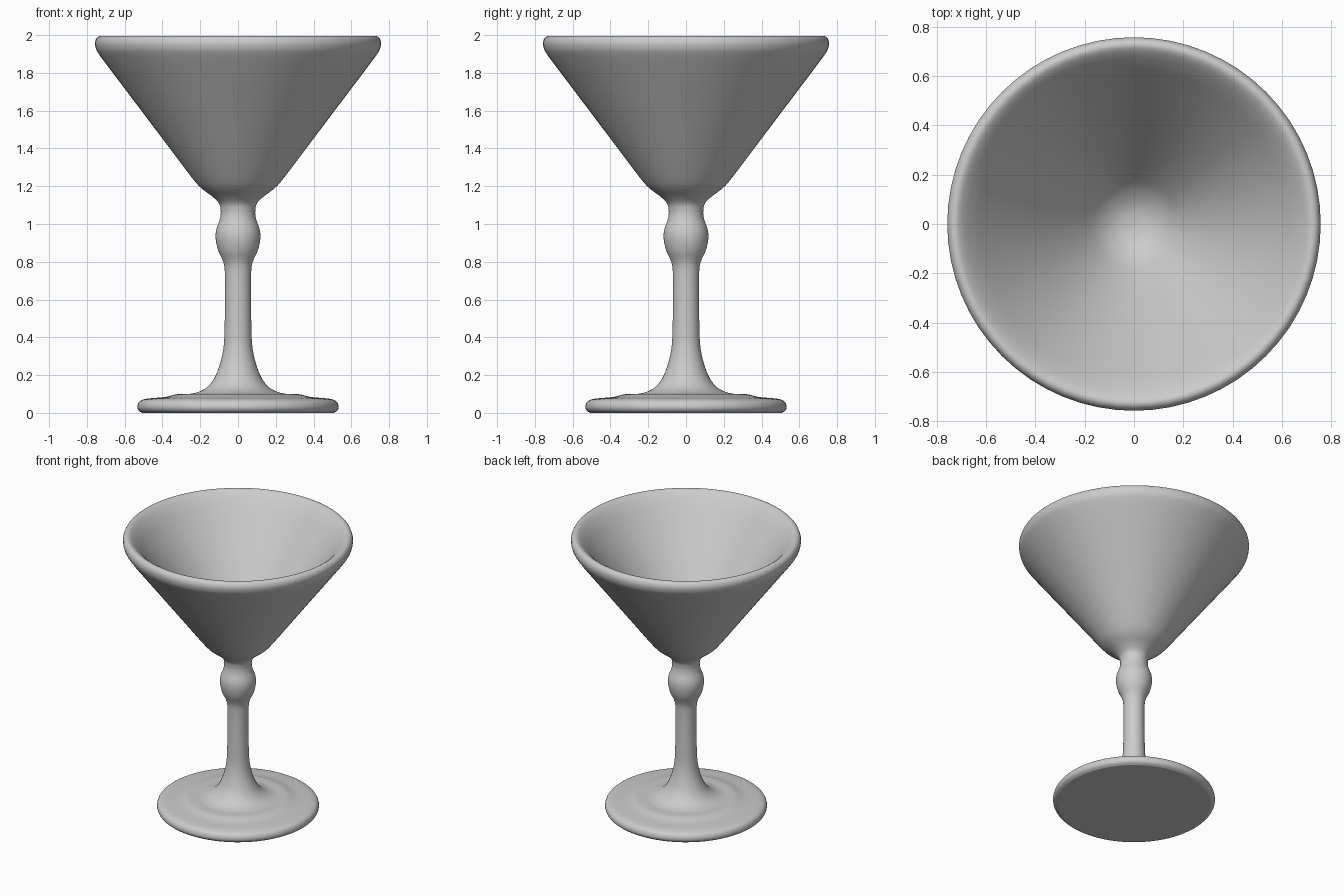
import bpy, bmesh, math
from mathutils import Vector

if "Cube" in bpy.data.objects:
    bpy.data.objects.remove(bpy.data.objects["Cube"])

SEGMENTS = 64

grey = bpy.data.materials.new("plain grey")
grey.diffuse_color = (0.6, 0.6, 0.6, 1)
grey.use_nodes = True
grey.node_tree.nodes["Principled BSDF"].inputs["Base Color"].default_value = grey.diffuse_color


def smooth_profile(points, steps=3):
    """Catmull-Rom curve through (radius, height) points."""
    p = [Vector(q) for q in points]
    p = [2 * p[0] - p[1]] + p + [2 * p[-1] - p[-2]]
    out = []
    for a, b, c, d in zip(p, p[1:], p[2:], p[3:]):
        for i in range(steps):
            t = i / steps
            out.append(0.5 * (2 * b + (c - a) * t + (2 * a - 5 * b + 4 * c - d) * t**2
                              + (3 * b - a - 3 * c + d) * t**3))
    return out + [p[-2]]


def lathe(name, points):
    """Spin a profile around z; points on the axis close with a fan."""
    bm = bmesh.new()
    rings = []
    for r, z in smooth_profile(points):
        if r < 0.001:
            rings.append([bm.verts.new((0, 0, z))] * SEGMENTS)
        else:
            rings.append([bm.verts.new((r * math.cos(2 * math.pi * i / SEGMENTS),
                                        r * math.sin(2 * math.pi * i / SEGMENTS), z))
                          for i in range(SEGMENTS)])
    for low, high in zip(rings, rings[1:]):
        for i in range(SEGMENTS):
            j = (i + 1) % SEGMENTS
            corners = [low[i], low[j], high[j], high[i]]
            bm.faces.new(list(dict.fromkeys(corners))).smooth = True
    mesh = bpy.data.meshes.new(name)
    bm.to_mesh(mesh)
    bm.free()
    mesh.materials.append(grey)
    obj = bpy.data.objects.new(name, mesh)
    bpy.context.collection.objects.link(obj)
    return obj


# Foot: flat underside, rounded edge and shallow rings on top
lathe("foot", [(0, 0), (0.25, 0), (0.48, 0), (0.51, 0.002), (0.528, 0.015),
               (0.533, 0.035), (0.522, 0.06), (0.49, 0.074), (0.43, 0.08),
               (0.38, 0.085), (0.33, 0.098), (0.29, 0.1), (0.26, 0.1)])

# Stem: flared bottom, straight shaft, bulb and narrow neck
lathe("stem", [(0.26, 0.1), (0.215, 0.109), (0.165, 0.135), (0.125, 0.185),
               (0.095, 0.26), (0.076, 0.35), (0.071, 0.45), (0.069, 0.6),
               (0.07, 0.75), (0.08, 0.805), (0.105, 0.86), (0.118, 0.92),
               (0.115, 0.97), (0.096, 1.025), (0.091, 1.06)])

# Bowl: conical outside, soft lip sloping inward, thick wall, rounded bottom
lathe("bowl", [(0.091, 1.06), (0.098, 1.105), (0.135, 1.145), (0.195, 1.19),
               (0.25, 1.253), (0.4, 1.452), (0.6, 1.717), (0.73, 1.89),
               (0.754, 1.935), (0.756, 1.967), (0.743, 1.99), (0.72, 1.995),
               (0.69, 1.975), (0.655, 1.938), (0.615, 1.888), (0.45, 1.67),
               (0.3, 1.467), (0.2, 1.335), (0.14, 1.268), (0.07, 1.226), (0, 1.215)])
